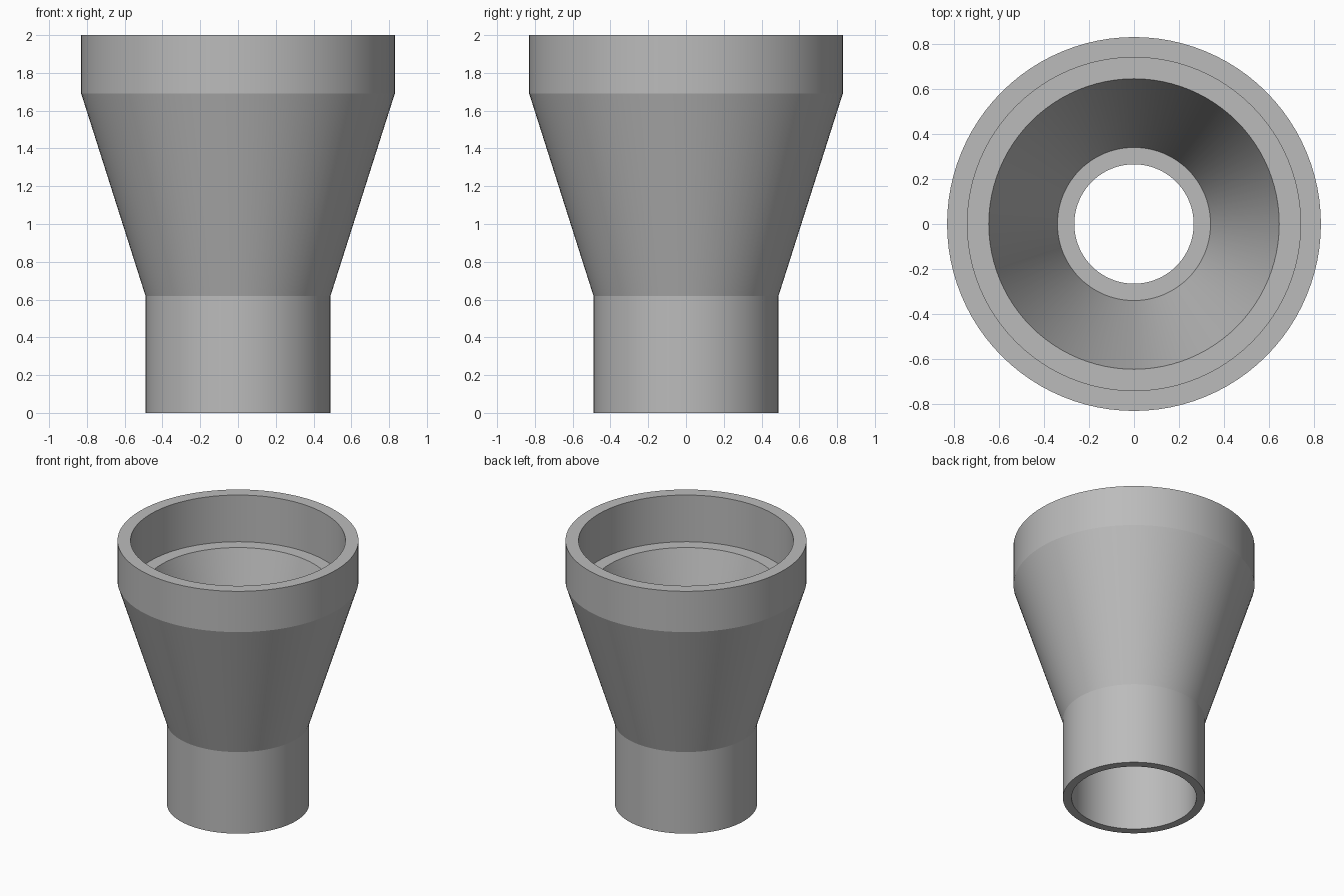
import bpy, bmesh, math
from mathutils import Vector

cube = bpy.data.objects.get("Cube")
if cube:
    bpy.data.objects.remove(cube, do_unlink=True)

gray = bpy.data.materials.new("plain_gray")
gray.use_nodes = True
color = (0.5, 0.5, 0.5, 1)
gray.diffuse_color = color
gray.node_tree.nodes["Principled BSDF"].inputs["Base Color"].default_value = color


def lathe(name, profile, steps=96):
    """Spin a closed (radius, height) profile around the z axis."""
    bm = bmesh.new()
    verts = [bm.verts.new((r, 0, z)) for r, z in profile]
    edges = [bm.edges.new((a, b)) for a, b in zip(verts, verts[1:] + verts[:1])]
    bmesh.ops.spin(bm, geom=verts + edges, cent=Vector(), axis=Vector((0, 0, 1)),
                   angle=math.tau, steps=steps, use_merge=True)
    bmesh.ops.remove_doubles(bm, verts=bm.verts, dist=0.0001)
    bmesh.ops.recalc_face_normals(bm, faces=bm.faces)
    mesh = bpy.data.meshes.new(name)
    bm.to_mesh(mesh)
    bm.free()
    mesh.materials.append(gray)
    obj = bpy.data.objects.new(name, mesh)
    bpy.context.collection.objects.link(obj)
    bpy.ops.object.select_all(action="DESELECT")
    obj.select_set(True)
    bpy.context.view_layer.objects.active = obj
    bpy.ops.object.shade_smooth_by_angle(angle=math.radians(10))
    return obj


# Outer wall from the narrow end up to the wide rim
outside = [(0.49, 0), (0.49, 0.62), (0.83, 1.69), (0.83, 2)]
# Wide socket, tapered bore, stop ring and narrow socket
inside = [(0.74, 2), (0.74, 1.645), (0.645, 1.645), (0.34, 0.66),
          (0.265, 0.66), (0.265, 0.57), (0.43, 0.57), (0.43, 0)]
lathe("pipe_reducer", outside + inside)
